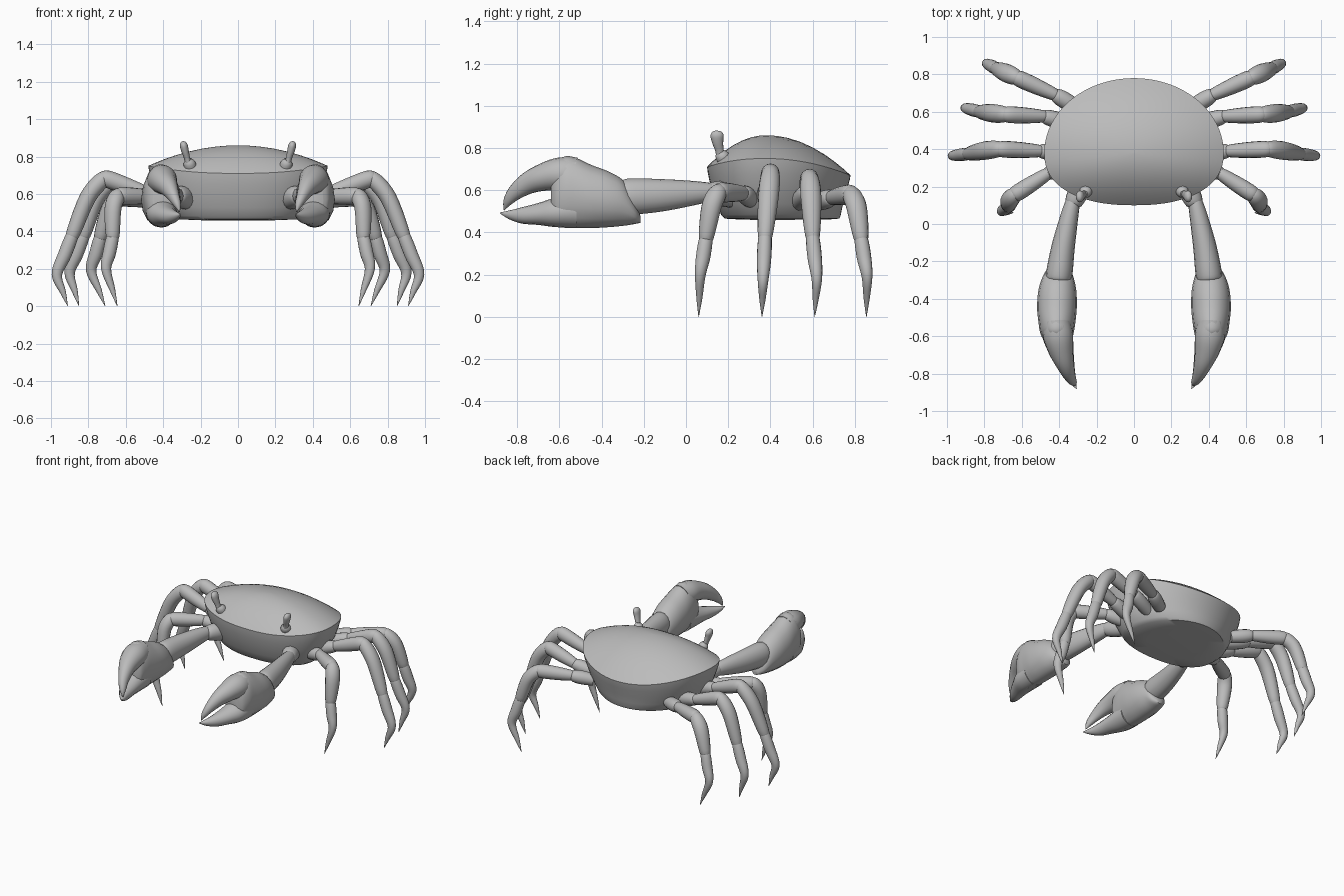
import bpy, bmesh, math
from mathutils import Vector

if "Cube" in bpy.data.objects:
    bpy.data.objects.remove(bpy.data.objects["Cube"])

shell = bpy.data.materials.new("shell_grey")
shell.diffuse_color = (0.5, 0.5, 0.5, 1)
shell.use_nodes = True
shell.node_tree.nodes["Principled BSDF"].inputs["Base Color"].default_value = shell.diffuse_color


def make_object(name, rings, mirror=True):
    """Skin a list of equal-length rings and cap both ends."""
    bm = bmesh.new()
    loops = [[bm.verts.new(p) for p in ring] for ring in rings]
    n = len(loops[0])
    for a, b in zip(loops, loops[1:]):
        for i in range(n):
            j = (i + 1) % n
            bm.faces.new((a[i], a[j], b[j], b[i]))
    bm.faces.new(loops[0])
    bm.faces.new(loops[-1])
    bmesh.ops.recalc_face_normals(bm, faces=bm.faces)
    me = bpy.data.meshes.new(name)
    bm.to_mesh(me)
    bm.free()
    me.materials.append(shell)
    ob = bpy.data.objects.new(name, me)
    bpy.context.collection.objects.link(ob)
    if mirror:
        ob.modifiers.new("mirror", 'MIRROR').use_mirror_merge = False
    return ob


def spline(pts, steps=5):
    """Smooth curve through tuples of any length."""
    out = []
    for i in range(len(pts) - 1):
        p0, p1, p2, p3 = pts[max(i - 1, 0)], pts[i], pts[i + 1], pts[min(i + 2, len(pts) - 1)]
        for s in range(steps):
            t = s / steps
            out.append([0.5 * (2 * b + (c - a) * t + (2 * a - 5 * b + 4 * c - d) * t * t
                               + (3 * b - a - 3 * c + d) * t ** 3)
                        for a, b, c, d in zip(p0, p1, p2, p3)])
    return out + [list(pts[-1])]


def limb(name, pts, axis, tangent=None, sides=16):
    """Tapered tube through (x, y, z, radius along axis, radius across)."""
    path = spline(pts)
    rings = []
    for i, p in enumerate(path):
        t = tangent or (Vector(path[min(i + 1, len(path) - 1)][:3]) - Vector(path[max(i - 1, 0)][:3]))
        t = Vector(t).normalized()
        u = Vector(axis)
        u = (u - t * u.dot(t)).normalized()
        v = t.cross(u)
        c = Vector(p[:3])
        ra, rb = max(p[3], 0.001), max(p[4], 0.001)
        rings.append([c + u * ra * math.cos(a) + v * rb * math.sin(a)
                      for a in (2 * math.pi * k / sides for k in range(sides))])
    return make_object(name, rings)


# Carapace and underside: scaled outlines around a tilted rim
def body_ring(s, height, drop, seg=64):
    ring = []
    for k in range(seg):
        a = 2 * math.pi * k / seg
        c, q = math.cos(a), math.sin(a)
        e = 2 / 2.3 if q < 0 else 1
        x = 0.48 * math.copysign(abs(c) ** e, c)
        dy = q * 0.40 if q > 0 else -0.28 * abs(q) ** e
        rim = 0.75 - (0.08 * q * q if q > 0 else 0.04 * q * q)
        dome = rim + (0.86 - rim) * height
        z = dome + (0.465 - dome) * drop
        sy = s + (1 - s) * 0.55 * drop if q > 0 else s
        ring.append((x * s, 0.38 + dy * sy, z))
    return ring


rings = [body_ring(s, 1 - s * s, 0) for s in (0.01, 0.12, 0.25, 0.4, 0.55, 0.7, 0.82, 0.92, 0.98, 1)]
rings += [body_ring(s, 0, d) for s, d in
          ((0.99, 0.1), (0.965, 0.25), (0.91, 0.5), (0.83, 0.75), (0.76, 0.93), (0.70, 1), (0.4, 1.02))]
make_object("body", rings, mirror=False)


# Walking legs: base, hip, knee, ankle, bend, tip
legs = {
    "first": ((.33, .32, .55), (.46, .27, .585), (.625, .165, .59), (.67, .095, .37), (.705, .068, .2), (.645, .06, 0)),
    "second": ((.32, .37, .55), (.50, .39, .61), (.70, .40, .68), (.885, .375, .38), (.968, .365, .17), (.91, .36, 0)),
    "third": ((.32, .53, .54), (.48, .575, .59), (.67, .585, .655), (.825, .60, .38), (.90, .62, .18), (.85, .61, 0)),
    "fourth": ((.30, .62, .54), (.42, .69, .565), (.61, .775, .58), (.735, .83, .37), (.785, .858, .19), (.71, .855, 0)),
}
for which, joints in legs.items():
    base, hip, knee, ankle, bend, tip = map(Vector, joints)
    side = Vector((0, 1, 0)) if which in ("second", "third") else \
        Vector((-(knee - hip).y, (knee - hip).x, 0)).normalized()
    out = Vector((knee.x - hip.x, knee.y - hip.y, 0)).normalized()
    limb(which + "_leg_base", [(*base, .04, .04), (*base.lerp(hip, .6), .045, .045),
                               (*hip, .036, .036), (*hip.lerp(knee, .05), .01, .01)], side)
    limb(which + "_leg_upper", [(*hip.lerp(base, .1), .02, .02), (*hip, .032, .034),
                                (*hip.lerp(knee, .5), .042, .044), (*knee, .044, .046),
                                (*(knee + out * .03), .03, .03), (*(knee + out * .045), .002, .002)], side)
    mid = knee.lerp(ankle, .4) + out * .03 + Vector((0, 0, .02))
    limb(which + "_leg_lower", [(*(knee - out * .015 + Vector((0, 0, .01))), .015, .015),
                                (*(knee + out * .02), .042, .042), (*mid, .049, .044),
                                (*ankle, .034, .036), (*ankle.lerp(bend, .06), .01, .01)], side)
    limb(which + "_leg_claw", [(*ankle.lerp(knee, .06), .012, .012), (*ankle, .031, .033),
                               (*ankle.lerp(bend, .5), .034, .036), (*bend, .025, .028),
                               (*bend.lerp(tip, .55), .014, .016), (*tip, .001, .001)], side)

X = (1, 0, 0)
# Pincer arm
limb("arm_shoulder", [(.26, .28, .55, .04, .04), (.29, .19, .58, .055, .06),
                      (.325, .11, .59, .045, .045), (.33, .09, .59, .01, .01)], X)
limb("arm", [(.32, .16, .595, .015, .015), (.325, .13, .592, .036, .04), (.35, .02, .585, .05, .06),
             (.38, -.13, .575, .063, .078), (.40, -.27, .57, .07, .085),
             (.405, -.31, .57, .055, .065), (.405, -.32, .57, .01, .01)], X)

# Pincer hand, lofted from upright sections
limb("palm", [(.40, -.215, .46, .02, .015), (.402, -.24, .49, .06, .05), (.407, -.29, .535, .085, .103),
              (.41, -.36, .555, .102, .13), (.412, -.45, .57, .106, .15), (.412, -.53, .588, .098, .168),
              (.412, -.58, .59, .09, .168), (.408, -.62, .575, .075, .145), (.405, -.64, .565, .05, .11)],
     X, tangent=(0, -1, 0))
limb("fixed_finger", [(.41, -.52, .505, .085, .085), (.405, -.62, .495, .08, .07), (.385, -.70, .487, .063, .052),
                      (.358, -.78, .48, .042, .038), (.33, -.84, .483, .022, .02), (.308, -.882, .492, .002, .002)],
     X, tangent=(0, -1, 0))
limb("moving_finger", [(.41, -.53, .665, .075, .09), (.405, -.60, .675, .08, .08), (.39, -.68, .66, .066, .065),
                       (.368, -.75, .632, .048, .052), (.345, -.81, .588, .032, .037),
                       (.325, -.845, .545, .02, .022), (.312, -.862, .505, .002, .002)], X)

# Eye stalks with rounded sockets
limb("eye_socket", [(.25, .19, .73, .035, .035), (.26, .17, .765, .032, .032), (.265, .162, .785, .018, .018)], X)
limb("eye", [(.262, .165, .75, .017, .02), (.272, .158, .79, .016, .02), (.283, .15, .83, .02, .027),
             (.29, .147, .86, .021, .031), (.294, .146, .877, .013, .02), (.295, .146, .882, .002, .002)], X)

# Smooth shading, keeping the rim crease
for ob in bpy.context.scene.objects:
    ob.select_set(True)
    bpy.context.view_layer.objects.active = ob
bpy.ops.object.shade_smooth_by_angle(angle=math.radians(40))
